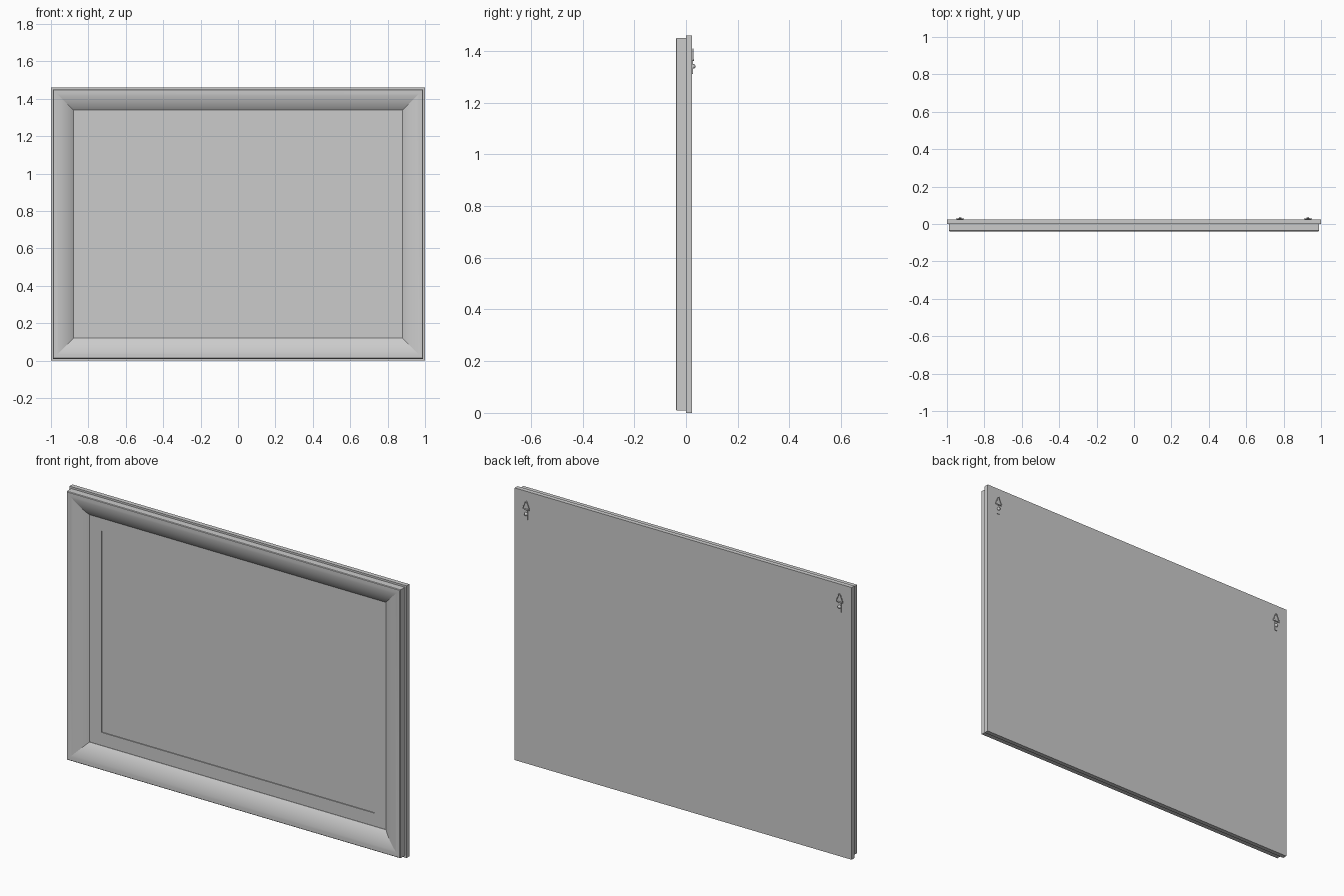
import bpy, bmesh
from math import sin, cos, pi, radians, atan2
from mathutils import Matrix

if "Cube" in bpy.data.objects:
    bpy.data.objects.remove(bpy.data.objects["Cube"])

H = 1.46            # total height
CZ = H / 2


def finish(name, bm, smooth=None):
    bmesh.ops.recalc_face_normals(bm, faces=bm.faces)
    me = bpy.data.meshes.new(name)
    bm.to_mesh(me)
    bm.free()
    ob = bpy.data.objects.new(name, me)
    bpy.context.collection.objects.link(ob)
    if smooth:
        bpy.ops.object.select_all(action='DESELECT')
        ob.select_set(True)
        bpy.context.view_layer.objects.active = ob
        bpy.ops.object.shade_smooth_by_angle(angle=radians(smooth))
    return ob


def box(bm, size, centre):
    m = Matrix.Translation(centre) @ Matrix.Diagonal((*size, 1))
    return bmesh.ops.create_cube(bm, size=1, matrix=m)['verts']


def mitred_frame(name, profile, hx, hz, smooth):
    """Sweep a closed (inset, y) profile round a rectangle with mitred corners."""
    bm = bmesh.new()
    rings = [[bm.verts.new((sx * (hx - d), y, CZ + sz * (hz - d))) for d, y in profile]
             for sx, sz in ((-1, -1), (1, -1), (1, 1), (-1, 1))]
    n = len(profile)
    for i in range(4):
        a, b = rings[i], rings[(i + 1) % 4]
        for j in range(n):
            k = (j + 1) % n
            bm.faces.new((a[j], a[k], b[k], b[j]))
    return finish(name, bm, smooth)


# Backing board: its front face is the mat, with a shallow recessed picture panel
bm = bmesh.new()
box(bm, (2, 0.024, H), (0, 0.012, CZ))
bm.normal_update()
front = min(bm.faces, key=lambda f: f.calc_center_median().y)
bmesh.ops.inset_region(bm, faces=[front], thickness=0.19, use_even_offset=True)
panel = bmesh.ops.extrude_discrete_faces(bm, faces=[front])['faces'][0]
bmesh.ops.translate(bm, verts=panel.verts, vec=(0, 0.005, 0))
finish("backing_board", bm)

# Front moulding: flat outer side, then a convex curve falling to the opening
w, depth = 0.107, 0.037
span = 2 * atan2(depth, w)
r = w / sin(span)
profile = [(0, 0), (0, -0.036), (0.003, -0.039)]
profile += [(0.003 + r * sin(span * i / 12), -0.039 + r * (1 - cos(span * i / 12)))
            for i in range(1, 13)]
profile.append((0.11, 0))
mitred_frame("front_moulding", profile, 0.99, CZ - 0.01, 9)

# Hangers at the upper back corners
for side, label in ((-1, "left"), (1, "right")):
    x = side * 0.93

    # Strap with a folded loop at the top
    bm = bmesh.new()
    box(bm, (0.018, 0.003, 0.052), (x, 0.0255, 1.336))
    rot = Matrix.Translation((x, 0.0275, 1.364)) @ Matrix.Rotation(pi / 2, 4, 'Y')
    bmesh.ops.create_cone(bm, cap_ends=True, segments=12, radius1=0.0035,
                          radius2=0.0035, depth=0.018, matrix=rot)
    finish("hanger_strap_" + label, bm, 35)

    # Domed screw head
    bm = bmesh.new()
    bmesh.ops.create_uvsphere(bm, u_segments=16, v_segments=10, radius=1,
                              matrix=Matrix.Translation((x, 0.027, 1.34))
                              @ Matrix.Diagonal((0.009, 0.010, 0.009, 1)))
    finish("hanger_screw_" + label, bm, 35)

    # Triangular wire ring
    cu = bpy.data.curves.new("hanger_ring_" + label, 'CURVE')
    cu.dimensions = '3D'
    cu.bevel_depth = 0.0022
    cu.bevel_resolution = 2
    sp = cu.splines.new('POLY')
    pts = [(-0.019, 1.364), (0.019, 1.364), (0.019, 1.369), (0.003, 1.408), (-0.003, 1.408),
           (-0.019, 1.369)]
    sp.points.add(len(pts) - 1)
    for p, (dx, z) in zip(sp.points, pts):
        p.co = (x + dx, 0.0275, z, 1)
    sp.use_cyclic_u = True
    bpy.context.collection.objects.link(bpy.data.objects.new("hanger_ring_" + label, cu))
